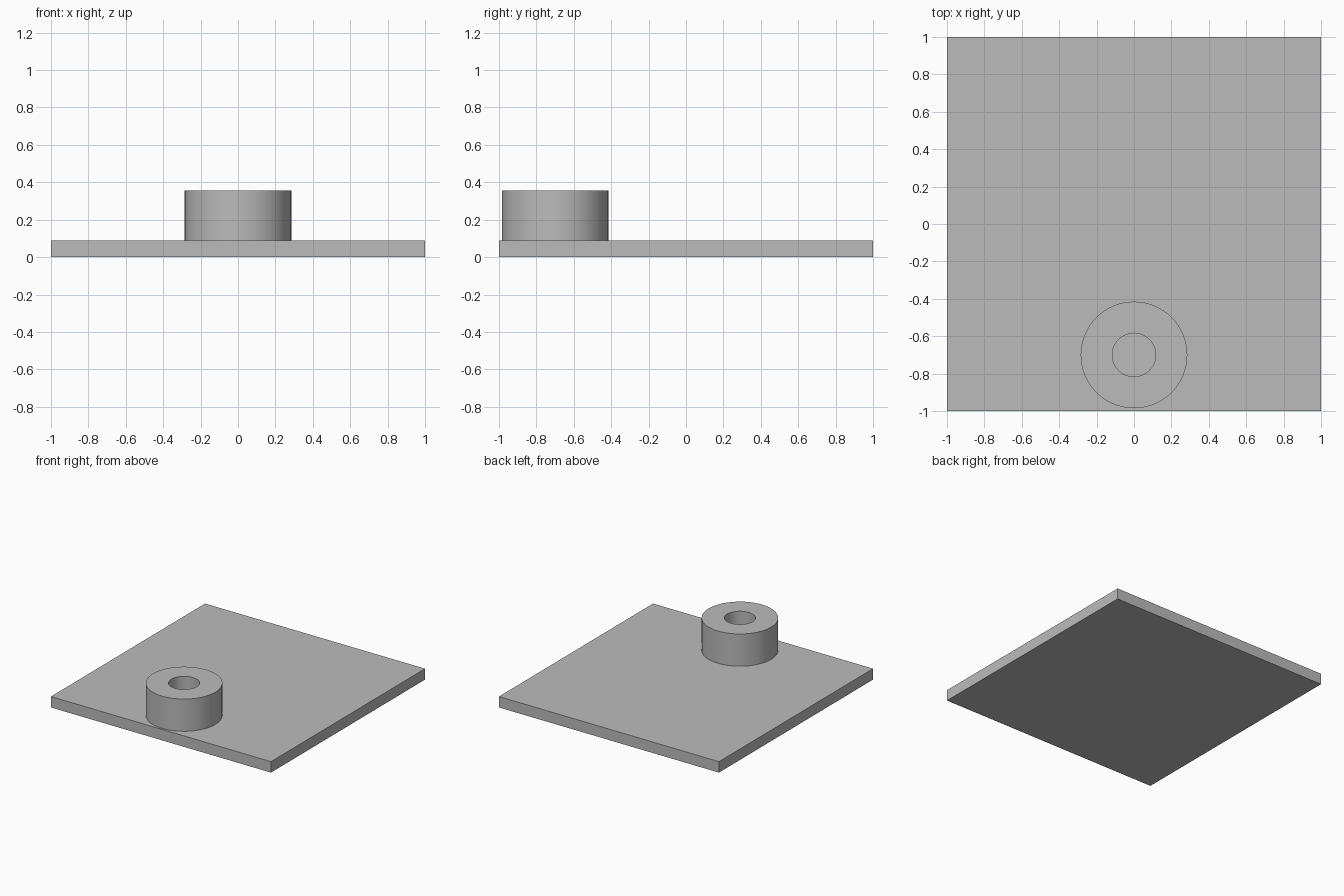
import bpy, bmesh, math
from mathutils import Matrix, Vector

cube = bpy.data.objects.get("Cube")
if cube:
    bpy.data.objects.remove(cube, do_unlink=True)

GREY = (0.5, 0.5, 0.5, 1.0)
PLATE_TOP, BOSS_TOP = 0.09, 0.355
OUTER, BORE = 0.285, 0.116
SEGMENTS = 64

grey = bpy.data.materials.new("plain grey")
grey.use_nodes = True
grey.diffuse_color = GREY
grey.node_tree.nodes["Principled BSDF"].inputs["Base Color"].default_value = GREY


def add_object(name, bm):
    bmesh.ops.recalc_face_normals(bm, faces=bm.faces)
    mesh = bpy.data.meshes.new(name)
    bm.to_mesh(mesh)
    bm.free()
    mesh.materials.append(grey)
    obj = bpy.data.objects.new(name, mesh)
    bpy.context.collection.objects.link(obj)
    return obj


# Flat square base plate
bm = bmesh.new()
bmesh.ops.create_cube(bm, size=1, matrix=Matrix.Translation((0, 0, PLATE_TOP / 2))
                      @ Matrix.Diagonal((2, 2, PLATE_TOP, 1)))
add_object("base_plate", bm)

# Hollow round boss, a rectangular profile spun about its axis, set into the plate
bm = bmesh.new()
foot = PLATE_TOP - 0.01
profile = [(BORE, foot), (OUTER, foot), (OUTER, BOSS_TOP), (BORE, BOSS_TOP)]
verts = [bm.verts.new((r, 0, z)) for r, z in profile]
edges = [bm.edges.new((verts[i - 1], verts[i])) for i in range(len(verts))]
bmesh.ops.spin(bm, geom=verts + edges, cent=Vector(), axis=(0, 0, 1),
               angle=math.tau, steps=SEGMENTS, use_merge=True)
bmesh.ops.remove_doubles(bm, verts=bm.verts, dist=0.0001)
boss = add_object("round_boss", bm)
boss.location = (0, -0.7, 0)

# Smooth walls, sharp rims
bpy.ops.object.select_all(action="DESELECT")
boss.select_set(True)
bpy.context.view_layer.objects.active = boss
bpy.ops.object.shade_smooth_by_angle(angle=math.radians(30))
